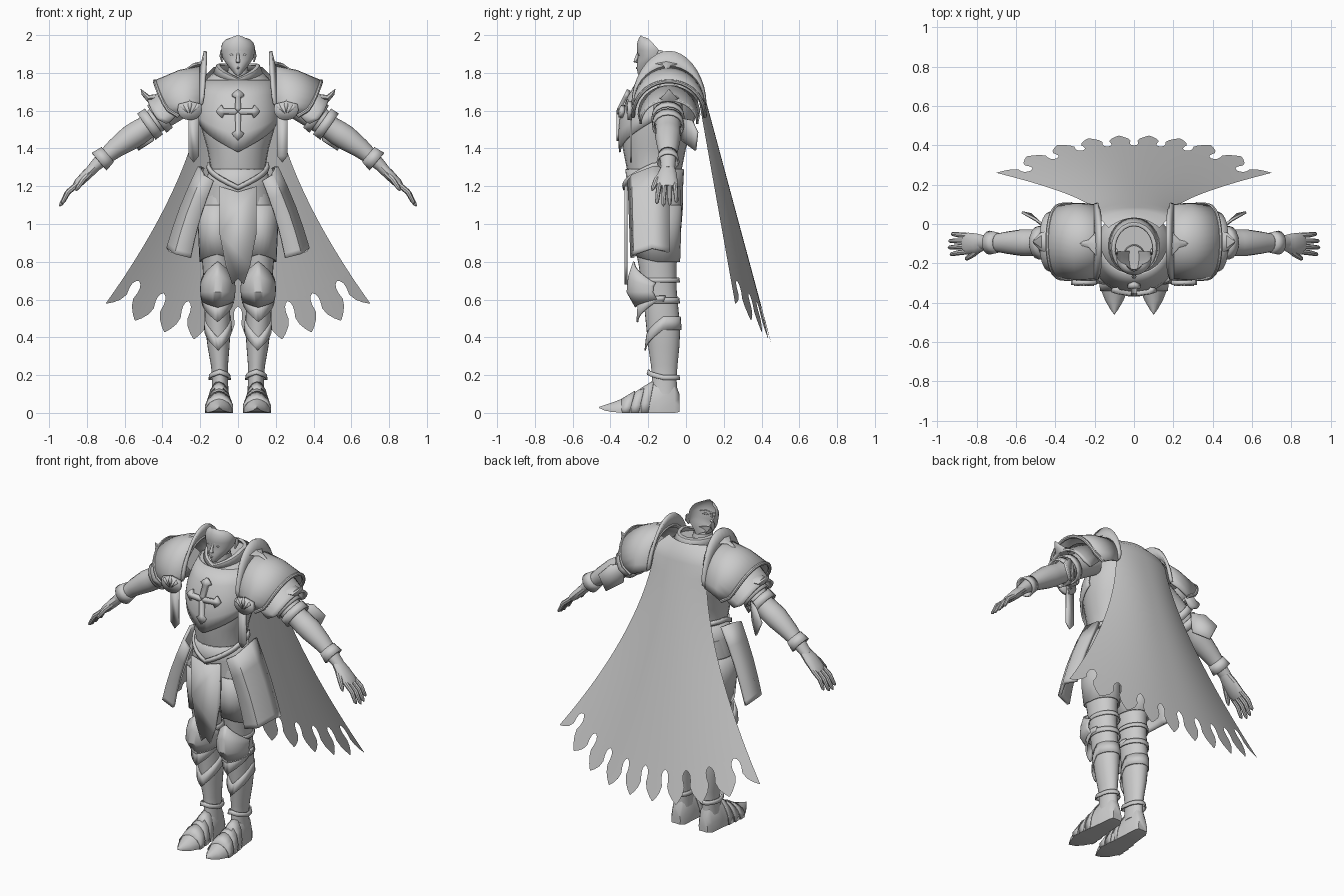
import bpy, bmesh, math
from mathutils import Vector

grey = bpy.data.materials.new("plain grey")
grey.diffuse_color = (0.6, 0.6, 0.6, 1)


def build(name, verts, faces, mirror=False, thick=0, angle=35):
    me = bpy.data.meshes.new(name)
    me.from_pydata([tuple(v) for v in verts], [], faces)
    bm = bmesh.new()
    bm.from_mesh(me)
    bmesh.ops.remove_doubles(bm, verts=bm.verts, dist=0.0004)
    bmesh.ops.recalc_face_normals(bm, faces=bm.faces)
    bm.to_mesh(me)
    bm.free()
    me.materials.append(grey)
    ob = bpy.data.objects.new(name, me)
    bpy.context.collection.objects.link(ob)
    if thick:
        m = ob.modifiers.new("thickness", 'SOLIDIFY')
        m.thickness, m.offset = thick, 0
    if mirror:
        ob.modifiers.new("mirror", 'MIRROR').use_clip = False
    bpy.ops.object.select_all(action='DESELECT')
    ob.select_set(True)
    bpy.context.view_layer.objects.active = ob
    bpy.ops.object.shade_smooth_by_angle(angle=math.radians(angle))
    return ob


def loft(name, rings, closed=True, caps=True, **kw):
    n = len(rings[0])
    faces = [(r * n + i, r * n + (i + 1) % n, (r + 1) * n + (i + 1) % n, (r + 1) * n + i)
             for r in range(len(rings) - 1) for i in range(n if closed else n - 1)]
    if closed and caps:
        faces += [tuple(range(n)), tuple(range((len(rings) - 1) * n, len(rings) * n))]
    return build(name, [p for r in rings for p in r], faces, **kw)


def ring(z, cx, rx, yf, yb, drop=0, a=180, n=24):
    """Ellipse (or front arc of +-a degrees) with a V-shaped dip at the front."""
    out = []
    for i in range(n + (a < 180)):
        d = -a + 2 * a * i / n
        s, c = math.sin(math.radians(d)), math.cos(math.radians(d))
        out.append((cx + rx * s, (yf + yb) / 2 - (yb - yf) / 2 * c, z - drop * max(0, 1 - abs(d) / 90)))
    return out


def tube(name, path, radii, ref=(0, 1, 0), n=12, **kw):
    path, rings = [Vector(p) for p in path], []
    for i, p in enumerate(path):
        d = (path[min(i + 1, len(path) - 1)] - path[max(i - 1, 0)]).normalized()
        up = Vector(ref).cross(d).normalized()
        side = d.cross(up)
        ra, rb = radii[i] if isinstance(radii, list) else (radii, radii)
        rings.append([p + side * ra * math.cos(k * math.tau / n) + up * rb * math.sin(k * math.tau / n)
                      for k in range(n)])
    return loft(name, rings, **kw)


def plate(name, pts, y, thick=0.02, **kw):
    """Flat outline in x,z standing at depth y."""
    return build(name, [(x, y, z) for x, z in pts], [tuple(range(len(pts)))], thick=thick, **kw)


# ---- head: open face shell, features, neck and collar
face = []
for z, w, yf, fall, a in [(1.785, .025, -.25, -.02, 115), (1.80, .045, -.257, -.035, 115), (1.83, .066, -.26, -.03, 115),
                          (1.86, .079, -.257, -.015, 115), (1.89, .085, -.255, 0, 115), (1.92, .089, -.26, 0, 112),
                          (1.945, .089, -.26, .005, 100), (1.97, .082, -.255, .01, 86), (1.988, .07, -.247, .012, 72),
                          (2.0, .05, -.238, .014, 55)]:
    face.append([(x, y, z - fall * min(1, abs(i - 10) / 9)) for i, (x, y, _) in
                 enumerate(ring(z, 0, w, yf, -.09, 0, a, 20))])
loft("face", face, closed=False, angle=60)
tube("nose", [(0, -.25, 1.91), (0, -.262, 1.88), (0, -.268, 1.862), (0, -.25, 1.853)],
     [(.006, .006), (.008, .009), (.012, .011), (.008, .004)], ref=(1, 0, 0))
tube("eye", [(.016, -.25, 1.893), (.034, -.247, 1.897), (.054, -.232, 1.899)],
     [(.002, .002), (.006, .006), (.002, .002)], mirror=True)
tube("brow", [(.014, -.255, 1.911), (.035, -.249, 1.918), (.06, -.228, 1.915)], .003, mirror=True)
tube("lips", [(-.022, -.248, 1.826), (0, -.261, 1.826), (.022, -.248, 1.826)],
     [(.001, .001), (.005, .005), (.001, .001)])
tube("ear", [(.084, -.15, 1.86), (.091, -.14, 1.89), (.088, -.135, 1.92)], [(.008, .004), (.018, .007), (.01, .005)],
     mirror=True)
loft("neck", [ring(1.7, 0, .07, -.24, -.08), ring(1.83, 0, .052, -.23, -.11)], caps=False)
loft("collar", [ring(1.8, 0, .125, -.25, .03, .05), ring(1.84, 0, .11, -.25, .005, .075),
                ring(1.845, 0, .095, -.24, -.01, .075)], caps=False, thick=.012)

# ---- torso and layered breastplate
loft("torso", [ring(*r) for r in [
    (1.10, 0, .17, -.28, -.03), (1.22, 0, .155, -.30, -.03), (1.3, 0, .145, -.315, -.02), (1.4, 0, .163, -.335, 0),
    (1.5, 0, .192, -.342, .03), (1.6, 0, .208, -.33, .06), (1.7, 0, .193, -.29, .07), (1.77, 0, .165, -.245, .06),
    (1.81, 0, .12, -.235, .03, .03)]])
loft("breastplate", [ring(1.56, 0, .21, -.35, .06, .18, 90), ring(1.59, 0, .214, -.355, .06, .12, 90),
                     ring(1.63, 0, .208, -.345, .06, .06, 90), ring(1.69, 0, .198, -.305, .07, .02, 90),
                     ring(1.76, 0, .17, -.255, .065, 0, 90)], closed=False, thick=.01)
loft("waist_guard", [ring(1.30, 0, .160, -.325, -.01, .12, 130), ring(1.325, 0, .156, -.33, -.01, .12, 130)],
     closed=False, thick=.016)
loft("fauld", [ring(.98, 0, .195, -.285, -.03), ring(1.1, 0, .188, -.298, -.02), ring(1.2, 0, .168, -.305, -.02),
               ring(1.29, 0, .15, -.317, -.015)], caps=False, thick=.01)

# chest cross: four flared, pointed arms following the chest curve
for k, ln in enumerate((1.0, 1.0, 1.35, 1.0)):
    ang = k * math.pi / 2
    half = [(-.015, .015), (-.014, .075 * ln), (-.033, .085 * ln), (-.02, .1 * ln), (0, .115 * ln)]
    verts = []
    for w, l in [(0, 0)] + half + [(-w, l) for w, l in half[-2::-1]]:
        x, z = w * math.cos(ang) + l * math.sin(ang), 1.595 - w * math.sin(ang) + l * math.cos(ang)
        verts.append((x, -.358 + max(0, z - 1.6) * .5 + x * x * 1.7, z))
    build("chest_cross_arm_%d" % (k + 1), verts, [tuple(range(len(verts)))], thick=.022)

# ---- tabard, side tassets
plate("tabard", [(-.1, 1.2), (0, 1.17), (.1, 1.2), (.098, .95), (.065, .78), (.03, .68), (0, .71), (-.03, .68),
                 (-.065, .78), (-.098, .95)], -.318, .014)
top = [(.13, -.30, 1.23), (.18, -.28, 1.26), (.205, -.18, 1.3), (.185, -.09, 1.3)]
low = [(.25, -.285, .82), (.33, -.27, .84), (.37, -.18, .87), (.355, -.09, .85)]
loft("tasset", [[Vector(a).lerp(Vector(b), t) + Vector((.012 * math.sin(t * math.pi), 0, 0))
                 for a, b in zip(top, low)] for t in (0, .25, .5, .75, .94, 1)],
     closed=False, thick=.02, mirror=True, angle=50)

# ---- legs, knee guards, greaves
loft("leg", [ring(*r) for r in [
    (1.2, .085, .08, -.27, -.03), (1.05, .11, .093, -.285, -.03), (.9, .113, .087, -.275, -.04),
    (.78, .11, .078, -.25, -.05), (.66, .11, .07, -.235, -.05), (.55, .11, .068, -.22, -.04),
    (.45, .106, .067, -.21, -.03), (.35, .103, .058, -.20, -.035), (.25, .098, .045, -.185, -.045),
    (.18, .095, .042, -.18, -.05), (.1, .095, .045, -.19, -.045)]], mirror=True)
loft("thigh_plate", [ring(.80, .112, .088, -.27, -.035, -.04), ring(.95, .115, .092, -.285, -.03),
                     ring(1.1, .112, .097, -.288, -.027)], caps=False, thick=.008, mirror=True)
loft("knee_cap", [ring(.69, .107, .086, -.275, -.06, -.11, 95), ring(.67, .107, .088, -.302, -.06, -.05, 95),
                  ring(.64, .107, .088, -.31, -.06, 0, 95), ring(.60, .107, .084, -.265, -.06, .04, 95)],
     closed=False, thick=.01, mirror=True)
loft("knee_lower_plate", [ring(.62, .11, .08, -.25, -.04, .03, 110), ring(.59, .108, .08, -.258, -.05, .11, 110)],
     closed=False, thick=.01, mirror=True)
for nm, z, rx, yf, yb, h, dr in [("knee_band_upper", .69, .078, -.25, -.035, .025, 0),
                                 ("knee_band_lower", .58, .08, -.24, -.035, .03, 0),
                                 ("shin_plate", .44, .07, -.216, -.027, .07, .11),
                                 ("ankle_cuff", .175, .056, -.205, -.034, .025, -.03)]:
    loft(nm, [ring(z, .105 if z > .3 else .097, rx, yf, yb, dr),
              ring(z + h, .108 if z > .3 else .097, rx - .004, yf + .008, yb - .005, dr)],
         caps=False, thick=.008, mirror=True)


# ---- pointed armoured boots
def arch(y, cx, hw, zt, zb, lift=0):
    h = zt - zb
    return [(cx + hw * a, y + lift * b, zb + h * b) for a, b in
            [(-1, 0), (-1.02, .35), (-.75, .72), (-.35, .93), (0, 1), (.35, .93), (.75, .72), (1.02, .35), (1, 0)]]


loft("boot", [arch(*s) for s in [
    (-.035, .095, .03, .1, .005), (-.06, .095, .045, .17, 0), (-.15, .097, .052, .18, 0), (-.2, .098, .058, .15, 0),
    (-.27, .1, .066, .105, 0), (-.33, .1, .069, .078, 0), (-.39, .1, .045, .055, .005), (-.43, .1, .022, .042, .012),
    (-.46, .1, .002, .032, .026)]], mirror=True, angle=45)
for i, (y, hw, zt) in enumerate([(-.2, .058, .15), (-.25, .065, .118), (-.3, .069, .095)]):
    loft("toe_lame_%d" % (i + 1), [arch(y - .04, .1, hw + .001, zt - .022, 0), arch(y, .1, hw + .002, zt + .02, 0, .03)],
         closed=False, thick=.005, mirror=True)


# ---- pauldrons: drum-like shells arching over the shoulder
def bow(xt, zt, xe, ze, ry, n=18, cy=-.09, px=.45, pz=.95):
    out = []
    for i in range(n + 1):
        a = math.pi * (i / n - .5)
        c = max(0, math.cos(a))
        out.append((xe + (xt - xe) * c ** px, cy + ry * math.sin(a), ze + (zt - ze) * c ** pz))
    return out


inner, mid, outer = bow(.18, 1.835, .2, 1.62, .185), bow(.31, 1.81, .255, 1.6, .19), bow(.44, 1.755, .315, 1.57, .19)
loft("pauldron", [inner, mid, outer], closed=False, thick=.012, mirror=True)
tube("pauldron_trim", outer, .011, ref=(1, 0, .3), n=8, mirror=True)
loft("neck_flange", [bow(.2, 1.82, .205, 1.62, .18), bow(.185, 1.86, .195, 1.63, .188),
                     bow(.172, 1.915, .185, 1.64, .19, pz=1.1)], closed=False, thick=.018, mirror=True)
loft("pauldron_lame", [bow(.38, 1.73, .32, 1.58, .16), bow(.455, 1.66, .36, 1.54, .15), bow(.48, 1.655, .38, 1.53, .15)],
     closed=False, thick=.012, mirror=True)
tube("pauldron_spike", [(.43, -.09, 1.67), (.475, -.09, 1.665), (.50, -.09, 1.69), (.515, -.09, 1.715)],
     [(.06, .018), (.045, .018), (.022, .012), (.001, .001)], n=8, mirror=True)
tube("flange_star", [(.185, -.1, 1.85), (.23, -.1, 1.84), (.3, -.1, 1.805)], [(.07, .013), (.02, .013), (.001, .001)],
     n=4, mirror=True)

# front shield badges with petals, and hanging ribbons
disc = [(.255 + .065 * math.cos(a), 1.605 + .055 * math.sin(a)) for a in [math.pi * (1 + k / 10) for k in range(11)]]
plate("badge", disc + [(.315, 1.635), (.255, 1.65), (.195, 1.635)], -.298, .022, mirror=True)
for dx, lean in [(-.022, -.018), (0, 0), (.022, .018)]:
    x, h = .255 + dx, .04 if lean else .06
    plate("badge_petal", [(x - dx * .7, 1.585), (x + lean - .011, 1.6 + h / 2), (x + lean, 1.6 + h),
                          (x + lean + .011, 1.6 + h / 2)], -.31, .012, mirror=True)
plate("ribbon", [(.207, 1.6), (.262, 1.6), (.262, 1.36), (.235, 1.325), (.207, 1.36)], -.292, .01, mirror=True)

# ---- arms
Y = -.095
tube("arm", [(.24, Y, 1.68), (.38, Y, 1.59), (.48, Y, 1.515), (.53, Y, 1.482), (.57, Y, 1.457), (.65, Y, 1.40),
             (.72, Y, 1.342), (.78, Y, 1.285)],
     [(.08, .08), (.075, .075), (.066, .062), (.068, .066), (.068, .066), (.056, .052), (.042, .038), (.036, .026)],
     n=16, mirror=True)


def cuff(name, x0, z0, x1, z1, r0, r1):
    tube(name, [(x0, Y, z0), (x1, Y, z1)], [(r0, r0), (r1, r1)], n=16, caps=False, thick=.01, mirror=True)


cuff("upper_arm_cuff", .395, 1.58, .43, 1.555, .08, .084)
cuff("elbow_cuff", .445, 1.543, .485, 1.515, .078, .08)
cuff("wrist_cuff", .69, 1.368, .735, 1.33, .046, .056)
build("elbow_wing", [(.44, -.02, 1.56), (.51, .03, 1.55), (.57, .06, 1.485), (.525, .05, 1.39), (.45, -.02, 1.44),
                     (.5, .02, 1.48)], [(0, 1, 5), (1, 2, 5), (2, 3, 5), (3, 4, 5), (4, 0, 5)], thick=.012, mirror=True)
tube("palm", [(.755, Y, 1.305), (.80, Y - .005, 1.262), (.845, Y - .005, 1.217), (.865, Y - .005, 1.195)],
     [(.036, .028), (.052, .028), (.056, .024), (.05, .016)], mirror=True)
for i, (y0, y1, reach) in enumerate([(-.14, -.155, .9), (-.113, -.12, 1), (-.086, -.086, .97), (-.059, -.05, .84)]):
    a, b = Vector((.845, y0, 1.215)), Vector((.845 + .1 * reach, y1, 1.215 - .12 * reach))
    tube("finger_%d" % (i + 1), [a, a.lerp(b, .5) + Vector((.01, 0, .008)), a.lerp(b, .92), b],
         [(.014, .015), (.013, .014), (.01, .01), (.003, .003)], n=8, mirror=True)
tube("thumb", [(.78, -.12, 1.275), (.82, -.155, 1.235), (.85, -.175, 1.19), (.858, -.18, 1.175)],
     [(.02, .018), (.016, .015), (.012, .011), (.003, .003)], n=8, mirror=True)


# ---- tattered cape: one sheet, then ten leaf-shaped tails
def cape(u, v):
    w, q = .185 + .515 * v ** 1.6, abs(u) ** 2.3
    return (u * w, (.085 - .03 * q) + v * (.365 - .16 * q), 1.73 + v * (-1.355 + .205 * q))


yoke = [[(u / 18 * .13, .03 - .05 * (u / 18) ** 2, 1.83) for u in range(-18, 19)],
        [(u / 18 * .175, .07 - .04 * (u / 18) ** 2, 1.785) for u in range(-18, 19)]]
sheet = yoke + [[cape(u / 18, .86 * v / 14) for u in range(-18, 19)] for v in range(15)]
loft("cape", sheet, closed=False, angle=60)
for k in range(10):
    c = -1 + 2 * k / 9
    rows = [[cape(max(-1, min(1, c + s * hw)), .86 + .14 * t) for s in (-1, -.5, 0, .5, 1)]
            for t, hw in [(0, .111), (.06, .09), (.15, .078), (.3, .076), (.5, .084), (.7, .066), (.87, .035), (1, .004)]]
    loft("cape_tail_%d" % (k + 1), rows, closed=False, angle=60)
